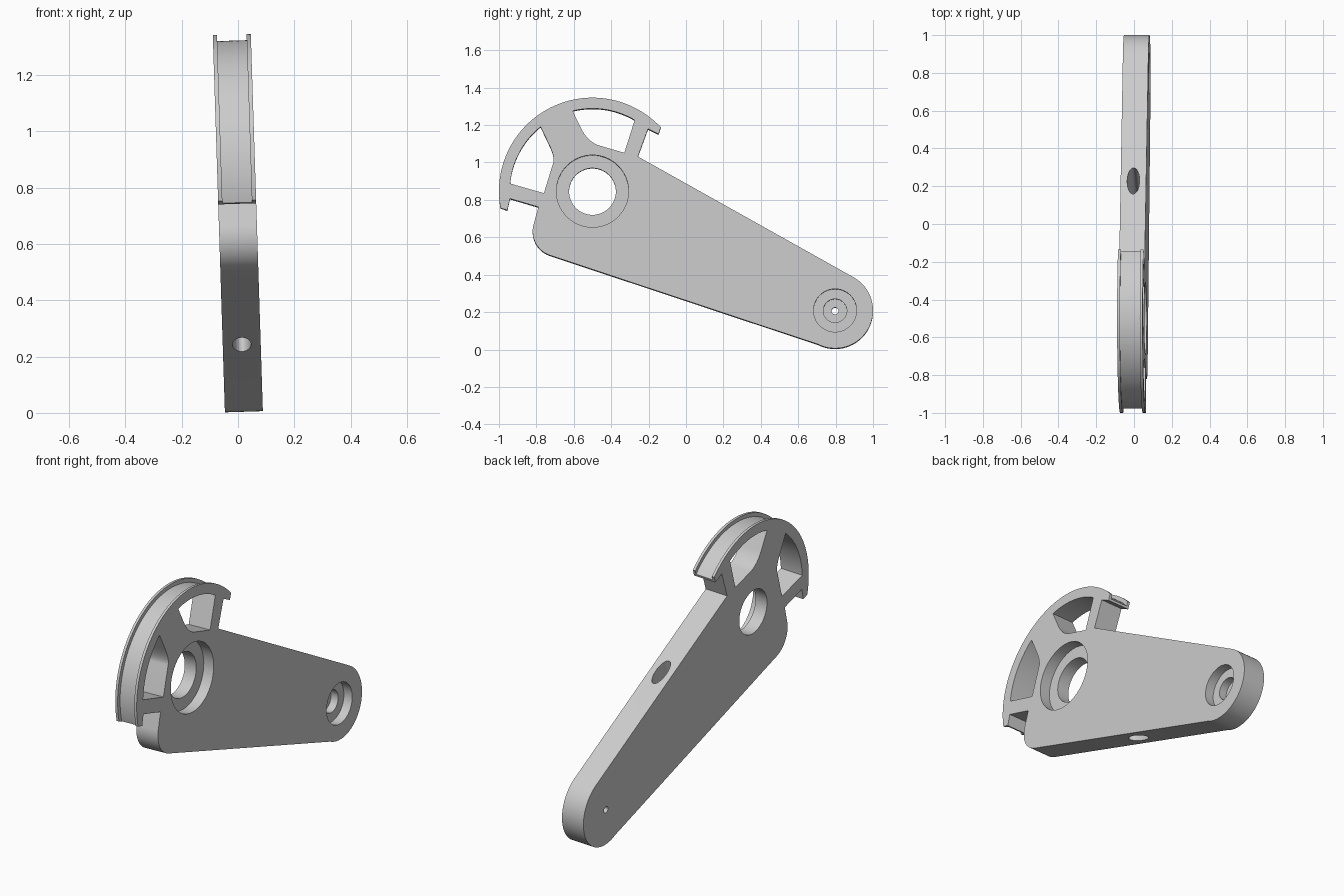
import bpy, bmesh
from math import sin, cos, radians
from mathutils import Matrix, Vector

if "Cube" in bpy.data.objects:
    bpy.data.objects.remove(bpy.data.objects["Cube"])

HALF = 0.0675            # half thickness of the arm
HUB = (-0.5, 0.845)      # (y, z) of the large bore
PIVOT = (0.797, 0.207)   # (y, z) of the small bore

grey = bpy.data.materials.new("light_grey")
grey.use_nodes = True
grey.diffuse_color = (0.6, 0.6, 0.6, 1)
grey.node_tree.nodes["Principled BSDF"].inputs["Base Color"].default_value = grey.diffuse_color


def arc(centre, r, a, b, n=32):
    angles = [radians(a + (b - a) * i / n) for i in range(n + 1)]
    return [(centre[0] + r * cos(t), centre[1] + r * sin(t)) for t in angles]


def bend(p, q, r, n=8):
    p, q, r = Vector(p), Vector(q), Vector(r)
    return [tuple(p * (1 - t) ** 2 + q * 2 * t * (1 - t) + r * t * t)
            for t in [i / n for i in range(n + 1)]]


def slab(name, outline, x0, x1):
    """Extrude a (y, z) outline from x0 to x1."""
    bm = bmesh.new()
    face = bm.faces.new([bm.verts.new((x0, y, z)) for y, z in outline])
    side = bmesh.ops.extrude_face_region(bm, geom=[face])["geom"]
    bmesh.ops.translate(bm, vec=(x1 - x0, 0, 0),
                        verts=[v for v in side if isinstance(v, bmesh.types.BMVert)])
    bmesh.ops.recalc_face_normals(bm, faces=bm.faces)
    return finish(name, bm)


def finish(name, bm):
    mesh = bpy.data.meshes.new(name)
    bm.to_mesh(mesh)
    bm.free()
    mesh.materials.append(grey)
    obj = bpy.data.objects.new(name, mesh)
    bpy.context.collection.objects.link(obj)
    return obj


def rod(name, start, end, rx, rside):
    """Elliptical cutter running between two points."""
    start, end = Vector(start), Vector(end)
    axis = (end - start).normalized()
    across = axis.cross(Vector((1, 0, 0)))
    frame = Matrix((Vector((1, 0, 0)), across, axis)).transposed().to_4x4()
    bm = bmesh.new()
    bmesh.ops.create_cone(bm, cap_ends=True, segments=32, radius1=1, radius2=1,
                          depth=(end - start).length)
    bm.transform(Matrix.Translation((start + end) / 2) @ frame @ Matrix.Diagonal((rx, rside, 1, 1)))
    bmesh.ops.recalc_face_normals(bm, faces=bm.faces)
    return finish(name, bm)


def bore(name, centre, r, x0, x1=0.2):
    return slab(name, arc(centre, r, 0, 360, 64)[:-1], x0, x1)


# Arm silhouette with the rim and its hooked ends
outline = (arc(PIVOT, 0.203, -117, 61)
           + [(-0.257, 1.03), (-0.203, 1.178), (-0.147, 1.15)]
           + arc(HUB, 0.5, 43, 190.4, 72)
           + [(-0.955, 0.743), (-0.941, 0.805), (-0.789, 0.76)]
           + arc((-0.685, 0.63), 0.135, 165, 251, 16))
arm = slab("lever_arm", outline, -HALF, HALF)

# Openings between the spokes
front_window = (arc(HUB, 0.442, 174.7, 128.9)
                + bend((-0.735, 1.1), (-0.695, 1.02), (-0.712, 0.99))
                + [(-0.76, 0.834)])
rear_window = (arc(HUB, 0.442, 103.9, 59.3) + [(-0.33, 1.05)]
               + bend((-0.46, 1.088), (-0.52, 1.105), (-0.555, 1.17)))

# Groove around the rim
groove = arc(HUB, 0.478, 36, 196, 72) + arc(HUB, 0.56, 196, 36, 72)

cutters = [
    slab("front_window", front_window, -0.2, 0.2),
    slab("rear_window", rear_window, -0.2, 0.2),
    slab("rim_groove", groove, -HALF + 0.015, HALF - 0.015),
    bore("hub_bore", HUB, 0.125, -0.2),
    bore("hub_counterbore", HUB, 0.193, 0.005),
    bore("pivot_bore", PIVOT, 0.018, -0.2),
    bore("pivot_recess", PIVOT, 0.063, -0.03),
    bore("pivot_counterbore", PIVOT, 0.115, 0.015),
    # Oval passage across the arm
    rod("cross_passage", (0, 0.021, 0.152), (0, 0.262, 0.857), 0.033, 0.078),
    # Pin holes through the end spokes
    rod("rear_pin_hole", (-0.03, -0.36, 1.17), (-0.03, -0.17, 1.11), 0.01, 0.01),
    rod("front_pin_hole", (-0.03, -0.84, 0.9), (-0.03, -0.88, 0.74), 0.01, 0.01),
]
for cutter in cutters:
    mod = arm.modifiers.new(cutter.name, "BOOLEAN")
    mod.operation = "DIFFERENCE"
    mod.solver = "EXACT"
    mod.object = cutter
    cutter.hide_render = True

bpy.ops.object.select_all(action="DESELECT")
bpy.context.view_layer.objects.active = arm
arm.select_set(True)
for cutter in cutters:
    bpy.ops.object.modifier_apply(modifier=cutter.name)
    bpy.data.objects.remove(cutter)
bpy.ops.object.shade_smooth_by_angle(angle=radians(25))

# Slight lean of the whole part
arm.rotation_euler = (0, -0.032, 0)
arm.location = (0.021, 0, 0)
